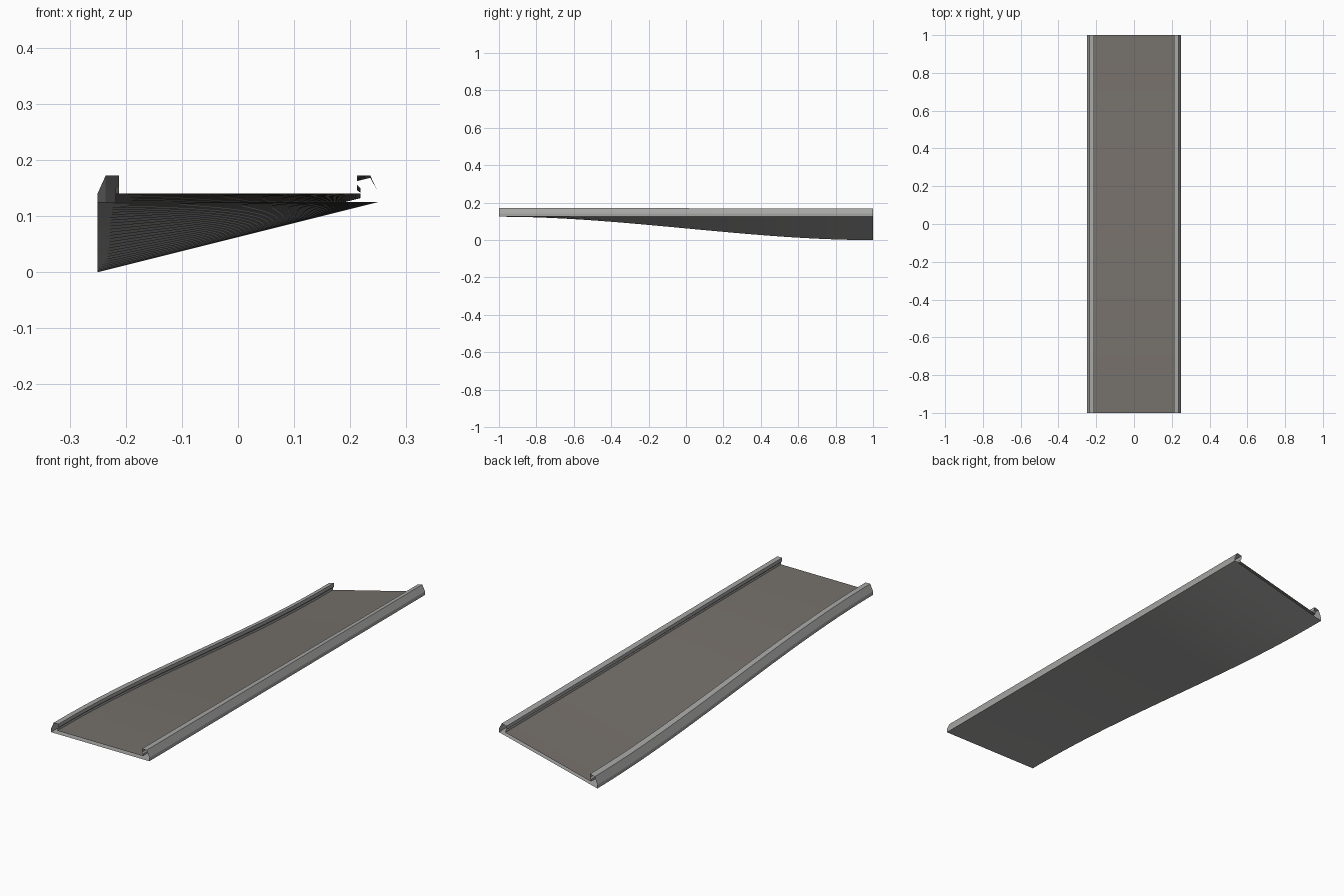
import bpy
import math

if "Cube" in bpy.data.objects:
    bpy.data.objects.remove(bpy.data.objects["Cube"])

W, DROP, SEGS = 0.25, 0.125, 32


def material(name, rgb):
    m = bpy.data.materials.new(name)
    m.diffuse_color = (*rgb, 1)
    m.use_nodes = True
    m.node_tree.nodes["Principled BSDF"].inputs["Base Color"].default_value = m.diffuse_color
    return m


def height_shift(x, y):
    # the left side eases down along the length, hinged on the right edge
    t = (y + 1) / 2
    return -DROP * t * t * (3 - 2 * t) * (W - x) / (2 * W)


def loft(name, profile, mat):
    """Sweep an open (x, z) profile along y while banking it."""
    n = len(profile)
    verts, faces = [], []
    for i in range(SEGS + 1):
        y = -1 + 2 * i / SEGS
        verts += [(x, y, z + height_shift(x, y)) for x, z in profile]
    for i in range(SEGS):
        for j in range(n - 1):
            a = i * n + j
            faces.append((a, a + 1, a + n + 1, a + n))
    me = bpy.data.meshes.new(name)
    me.from_pydata(verts, [], faces)
    me.materials.append(mat)
    ob = bpy.data.objects.new(name, me)
    bpy.context.collection.objects.link(ob)
    bpy.context.view_layer.objects.active = ob
    ob.select_set(True)
    bpy.ops.object.shade_smooth_by_angle(angle=math.radians(12))
    ob.select_set(False)
    return ob


grey = material("light grey", (0.38, 0.38, 0.375))
brown = material("grey brown", (0.18, 0.163, 0.147))

# road surface
loft("road_deck", [(-0.218, 0.14), (0.218, 0.14)], brown)

# hollow shell: lipped rail on the right, underside, mirrored rail on the left
rail = [(0.218, 0.14), (0.218, 0.150), (0.212, 0.156), (0.212, 0.172),
        (0.236, 0.172), (0.25, 0.141), (0.25, 0.125)]
shell = rail + [(-x, z) for x, z in reversed(rail)]
loft("rail_shell", shell, grey)
